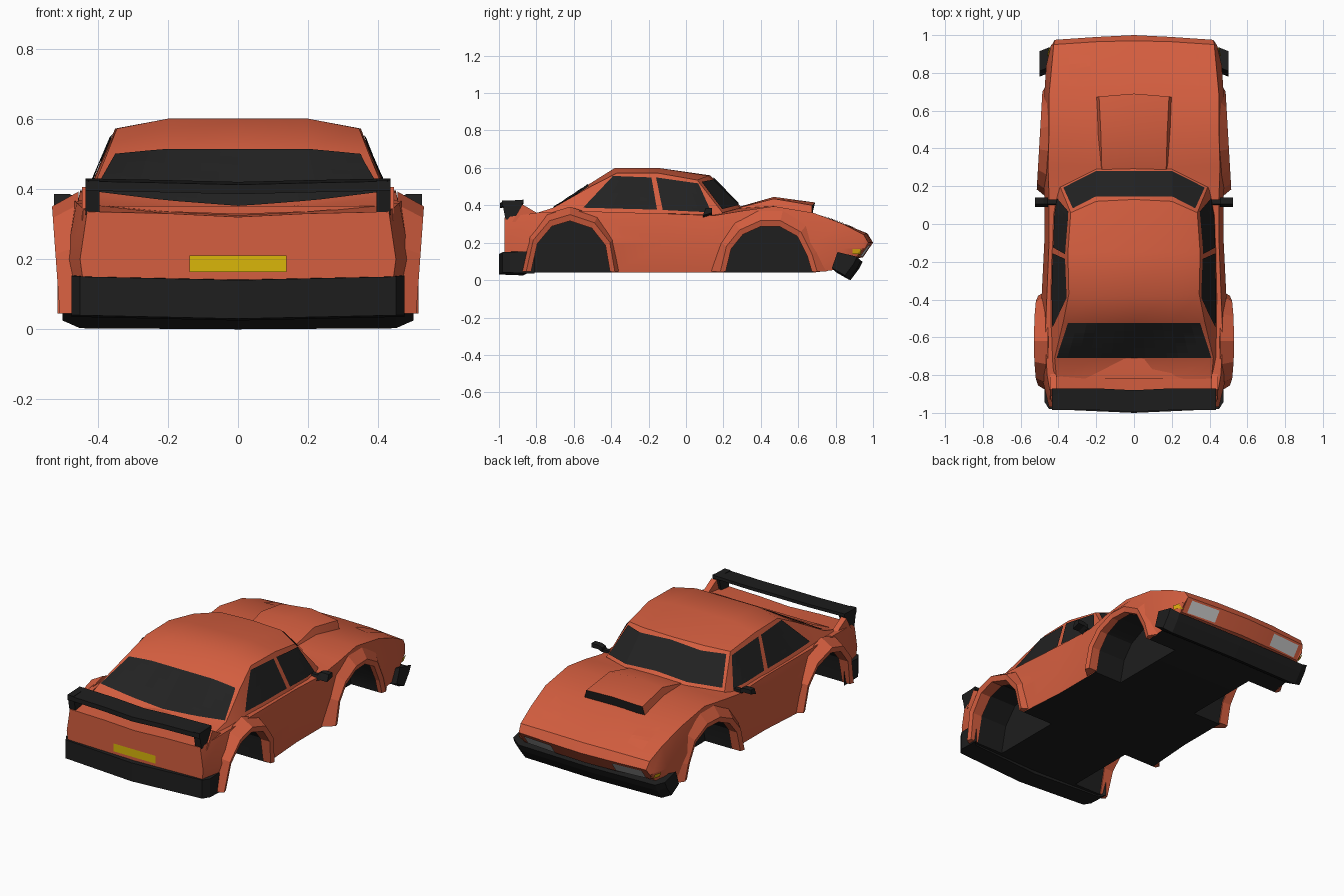
import bpy, bmesh, math
from mathutils import Vector
from mathutils.bvhtree import BVHTree

if "Cube" in bpy.data.objects:
    bpy.data.objects.remove(bpy.data.objects["Cube"])


def material(name, r, g, b):
    m = bpy.data.materials.new(name)
    m.diffuse_color = (r, g, b, 1)
    m.use_nodes = True
    m.node_tree.nodes["Principled BSDF"].inputs["Base Color"].default_value = m.diffuse_color
    return m


PAINT = material("orange_paint", 0.66, 0.112, 0.05)
BLACK = material("black_trim", 0.013, 0.013, 0.013)
GLASS = material("dark_glass", 0.016, 0.016, 0.016)
YELLOW = material("plate_yellow", 0.70, 0.47, 0.003)
AMBER = material("amber_lamp", 0.75, 0.42, 0.005)
GREY = material("lamp_grey", 0.60, 0.60, 0.60)


def finish(name, bm, *mats):
    bmesh.ops.recalc_face_normals(bm, faces=bm.faces)
    me = bpy.data.meshes.new(name)
    bm.to_mesh(me)
    bm.free()
    for m in mats:
        me.materials.append(m)
    ob = bpy.data.objects.new(name, me)
    bpy.context.collection.objects.link(ob)
    return ob


def loft(name, rows, *mats):
    """Closed skin through rings of points, capped at both ends."""
    bm = bmesh.new()
    rings = [[bm.verts.new(p) for p in row] for row in rows]
    n = len(rings[0])
    for a, b in zip(rings, rings[1:]):
        for i in range(n):
            j = (i + 1) % n
            bm.faces.new((a[i], a[j], b[j], b[i]))
    bm.faces.new(rings[0])
    bm.faces.new(rings[-1])
    return finish(name, bm, *mats)


def soften(ob, degrees=25):
    ob.data.shade_smooth()
    ob.data.set_sharp_from_angle(angle=math.radians(degrees))


def mirror_row(half):
    """Outer-to-centre half section -> full ring."""
    return list(half) + [(-x, y, z) for x, y, z in half[-2::-1]]


def sweep(name, prof, stations, *mats):
    """Sweep a (y, z) profile across x; stations are (x, dy, dz)."""
    return loft(name, [[(x, y + dy, z + dz) for y, z in prof] for x, dy, dz in stations], *mats)


def both(*half):
    """Symmetric stations from the half list (outer first, centre last)."""
    return [(-x, a, b) for x, a, b in half] + list(half[-2::-1])


# Lower body: y, sill x/z, waist x/z, shoulder x/z, deck z, centre z
stations = [
    (-.97, .43, .05, .45, .20, .43, .335, .33, .32),
    (-.80, .47, .04, .49, .20, .46, .36, .335, .325),
    (-.60, .49, .04, .50, .20, .47, .37, .33, .32),
    (-.10, .455, .04, .475, .20, .45, .355, .35, .35),
    (.15, .455, .04, .475, .20, .45, .345, .365, .37),
    (.30, .46, .04, .48, .20, .455, .37, .385, .387),
    (.47, .46, .04, .48, .20, .45, .395, .395, .40),
    (.68, .46, .04, .475, .20, .45, .36, .352, .355),
    (.84, .45, .06, .465, .17, .435, .30, .302, .302),
]
rows = [[(a, y, b), (c, y, d), (e, y, f), (.2, y, g), (0, y, h)]
        for y, a, b, c, d, e, f, g, h in stations]
rows.append([(.43, .89, .10), (.44, .945, .17), (.425, .95, .243), (.2, .965, .25), (0, .97, .25)])
rows.append([(.425, .90, .11), (.43, .955, .165), (.42, .975, .20), (.2, .99, .20), (0, 1.0, .20)])
rows.append([(.42, .90, .115), (.42, .91, .12), (.42, .92, .125), (.2, .935, .12), (0, .945, .12)])
body = loft("body", [mirror_row(r) for r in rows], PAINT, BLACK)

# Wheel openings: arch outlines (y, z)
front = [(.205, .045), (.235, .17), (.30, .25), (.40, .295), (.50, .295), (.60, .24), (.655, .13), (.68, .045)]
rear = [(-.835, .045), (-.80, .20), (-.72, .295), (-.62, .325), (-.50, .285), (-.425, .19), (-.40, .045)]
cutters = []
for arch in (front, rear):
    for s in (-1, 1):
        prof = [(arch[0][0], -.05)] + arch + [(arch[-1][0], -.05)]
        c = sweep("arch_cutter", prof, [(s * .27, 0, 0), (s * .65, 0, 0)], BLACK)
        c.hide_render = True
        mod = body.modifiers.new("arch", 'BOOLEAN')
        mod.operation, mod.object, mod.solver = 'DIFFERENCE', c, 'EXACT'
        cutters.append(c)
dg = bpy.context.evaluated_depsgraph_get()
cut = bpy.data.meshes.new_from_object(body.evaluated_get(dg))
body.modifiers.clear()
body.data = cut
for c in cutters:
    bpy.data.objects.remove(c)
cut.materials.clear()
cut.materials.append(PAINT)
cut.materials.append(BLACK)
for f in cut.polygons:  # floor and wheel wells are dark
    c, n = f.center, f.normal
    f.material_index = int(n.z < .2 and abs(c.x) < .43 and c.z < .335 and -.95 < c.y < .89)
soften(body)

# Wheel arch flares; the front pair widens towards the doors
for label, arch, lip, outer in (("front", front, .485, 1.3), ("rear", rear, .53, 1.24)):
    cy = (arch[0][0] + arch[-1][0]) / 2
    for s in (-1, 1):
        rings = []
        for y, z in arch:
            x = lip - .022 * (1 - (z - .045) / .28)
            if label == "front":
                x = lip + .03 * (.68 - y) / .475
            rings.append([(s * px, cy + (y - cy) * k, .045 + (z - .045) * k)
                          for px, k in ((.45, .97), (x - .008, .97), (x, 1.09), (.455, outer))])
        loft(label + "_flare", rings, PAINT)

# Cabin: belt, rail, roof edge, centre
cabin_rows = [
    [(.40, .19, .345), (.39, .195, .36), (.2, .29, .385), (0, .297, .39)],
    [(.43, .05, .34), (.335, .06, .535), (.2, .12, .558), (0, .13, .56)],
    [(.44, -.15, .34), (.35, -.15, .572), (.2, -.15, .6), (0, -.15, .6)],
    [(.445, -.40, .35), (.345, -.37, .572), (.2, -.38, .6), (0, -.38, .6)],
    [(.445, -.55, .35), (.375, -.52, .495), (.2, -.52, .512), (0, -.52, .512)],
    [(.44, -.71, .345), (.42, -.71, .387), (.2, -.712, .358), (0, -.715, .34)],
    [(.43, -.82, .34), (.41, -.82, .352), (.2, -.82, .335), (0, -.82, .328)],
]
cabin = loft("cabin", [mirror_row(r) for r in cabin_rows], PAINT)
soften(cabin, 35)

# Hood scoop with dark mouth
scoop = loft("hood_scoop", [mirror_row(r) for r in (
    [(.18, .27, .37), (.17, .275, .385), (0, .285, .392)],
    [(.195, .47, .38), (.175, .47, .435), (0, .47, .445)],
    [(.205, .67, .33), (.185, .675, .40), (0, .69, .415)])], PAINT, BLACK)
for f in scoop.data.polygons:
    f.material_index = int(f.normal.y > .7)
soften(scoop)

# Surface plates: bilinear patches projected onto the shell
shell = bmesh.new()
shell.from_mesh(body.data)
shell.from_mesh(cabin.data)
tree = BVHTree.FromBMesh(shell)
shell.free()
VIEWS = {"right": (lambda u, v: (2, u, v), (-1, 0, 0)), "left": (lambda u, v: (-2, u, v), (1, 0, 0)),
         "top": (lambda u, v: (u, v, 2), (0, 0, -1)), "nose": (lambda u, v: (u, 2, v), (0, -1, 0)),
         "tail": (lambda u, v: (u, -2, v), (0, 1, 0))}


def plate(name, view, quads, mat, n=8, lift=.005):
    place, d = VIEWS[view]
    d = Vector(d)
    bm = bmesh.new()
    for q in quads:
        a, b, c, e = (Vector(p) for p in q)
        grid = []
        for i in range(n + 1):
            lo, hi = a.lerp(b, i / n), e.lerp(c, i / n)
            line = []
            for j in range(n + 1):
                o = Vector(place(*lo.lerp(hi, j / n)))
                hit, nor, _, _ = tree.ray_cast(o, d)
                if hit is None:
                    hit, nor, _, _ = tree.find_nearest(o)
                if nor.dot(d) > 0:
                    nor = -nor
                line.append(bm.verts.new(hit + nor * lift))
            grid.append(line)
        for r, t in zip(grid, grid[1:]):
            for j in range(n):
                bm.faces.new((r[j], t[j], t[j + 1], r[j + 1]))
    return finish(name, bm, mat)


def flip(q):
    return [(-u, v) for u, v in q]


def rect(u0, u1, v0, v1):
    return [(u0, v0), (u1, v0), (u1, v1), (u0, v1)]


plate("rear_window", "top", [[(-.41, -.706), (.41, -.706), (.35, -.522), (-.35, -.522)]], GLASS, 14)
side_pane = [(.2, .277), (.372, .19), (.322, .08), (.2, .143)]
plate("windshield", "top", [[(-.2, .277), (.2, .277), (.2, .143), (-.2, .143)],
                            side_pane, flip(side_pane)], GLASS)
for side in ("left", "right"):
    plate("rear_side_window", side, [[(-.55, .385), (-.155, .375), (-.185, .547), (-.39, .555)]], GLASS)
    plate("door_window", side, [[(-.125, .373), (.135, .36), (.065, .515), (-.16, .547)]], GLASS)
    plate("turn_lamp", side, [rect(.888, .932, .141, .167)], AMBER, 6, .008)
plate("number_plate", "tail", [rect(-.138, .138, .163, .21)], YELLOW, 2)
tail = rect(.345, .43, .185, .22)
plate("tail_lamp_covers", "tail", [tail, flip(tail)], PAINT, 2, .004)
lamp = rect(.2, .39, .13, .19)
plate("head_lamps", "nose", [lamp, flip(lamp)], GREY, 6)
cover = [(.225, .78), (.345, .73), (.345, .90), (.235, .89)]
plate("lamp_covers", "top", [cover, flip(cover)], PAINT, 6, .004)

# Bumpers
sweep("rear_bumper", [(-.99, .04), (-.99, .15), (-.86, .155), (-.86, .035)],
      both((.475, .05, 0), (.45, .01, 0), (0, -.01, -.01)), BLACK)
sweep("front_bumper", [(.80, .04), (.83, .125), (.935, .10), (.915, .06), (.87, 0)],
      both((.5, -.02, .025), (.45, 0, .003), (0, .01, 0)), BLACK)

# Rear wing with end plates and painted fins
sweep("wing", [(-.985, .395), (-.985, .422), (-.87, .43), (-.87, .412)],
      both((.435, 0, 0), (.2, 0, -.005), (0, -.01, -.01)), BLACK)
for s in (-1, 1):
    sweep("wing_end", [(-.985, .425), (-.87, .428), (-.90, .325), (-.965, .325)],
          [(s * .395, 0, 0), (s * .435, 0, 0)], BLACK)
    sweep("wing_fin", [(-.93, .31), (-.875, .405), (-.79, .355), (-.79, .31)],
          [(s * .41, 0, 0), (s * .445, 0, 0)], PAINT)
    # Door mirrors
    sweep("mirror", [(.09, .345), (.105, .385), (.14, .385), (.14, .36)],
          [(s * .455, 0, -.01), (s * .48, 0, 0), (s * .525, 0, 0)], BLACK)
    sweep("mirror_stalk", [(.10, .345), (.105, .362), (.13, .362), (.13, .345)],
          [(s * .38, 0, 0), (s * .46, 0, 0)], BLACK)
